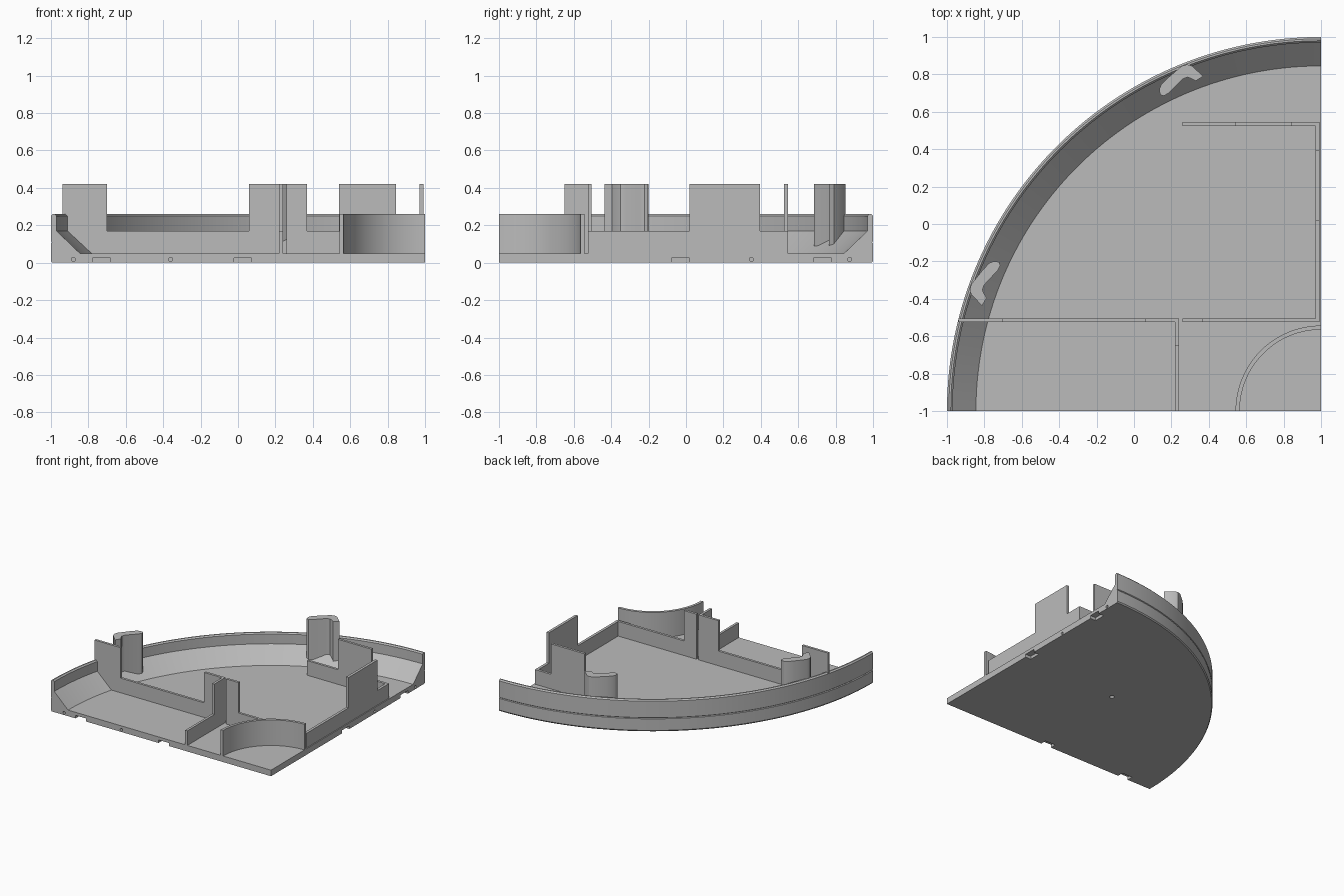
import bpy, bmesh
from math import sin, cos, pi
from mathutils import Matrix, Vector

if "Cube" in bpy.data.objects:
    bpy.data.objects.remove(bpy.data.objects["Cube"])

grey = bpy.data.materials.new("light_grey")
grey.use_nodes = True
colour = (0.5, 0.5, 0.5, 1)
grey.diffuse_color = colour
grey.node_tree.nodes["Principled BSDF"].inputs["Base Color"].default_value = colour

CORNER = Vector((1, -1, 0))  # centre of the quarter circle
FLOOR, LOW, TALL, RIM = 0.05, 0.17, 0.42, 0.26


def finish(name, bm, smooth=False):
    bmesh.ops.recalc_face_normals(bm, faces=bm.faces)
    mesh = bpy.data.meshes.new(name)
    bm.to_mesh(mesh)
    bm.free()
    mesh.materials.append(grey)
    obj = bpy.data.objects.new(name, mesh)
    bpy.context.collection.objects.link(obj)
    if smooth:
        bpy.ops.object.select_all(action="DESELECT")
        obj.select_set(True)
        bpy.context.view_layer.objects.active = obj
        bpy.ops.object.shade_smooth_by_angle(angle=0.5)
    return obj


def quarter_sweep(profile, steps):
    """Sweep an (r, z) outline through the quarter circle, with closed ends."""
    bm = bmesh.new()
    rings = []
    for i in range(steps + 1):
        a = pi / 2 * (1 + i / steps)
        rings.append([bm.verts.new(CORNER + Vector((r * cos(a), r * sin(a), z)))
                      for r, z in profile])
    n = len(profile)
    for p, q in zip(rings, rings[1:]):
        for j in range(n):
            k = (j + 1) % n
            bm.faces.new((p[j], p[k], q[k], q[j]))
    bm.faces.new(rings[0])
    bm.faces.new(rings[-1])
    bmesh.ops.remove_doubles(bm, verts=bm.verts, dist=1e-5)
    bmesh.ops.dissolve_limit(bm, angle_limit=0.002, verts=bm.verts, edges=bm.edges)
    return bm


def prism(bm, points, depth):
    """Extrude a flat outline of 3D points along a vector."""
    face = bm.faces.new([bm.verts.new(p) for p in points])
    out = bmesh.ops.extrude_face_region(bm, geom=[face], use_keep_orig=True)
    verts = [v for v in out["geom"] if isinstance(v, bmesh.types.BMVert)]
    bmesh.ops.translate(bm, verts=verts, vec=depth)


def wall(name, axis, offset, start, end, tall_start, tall_end, thick=0.02):
    """Low partition along x or y with one raised tab."""
    outline = [(start, 0.04), (end, 0.04), (end, LOW), (tall_end, LOW),
               (tall_end, TALL), (tall_start, TALL), (tall_start, LOW), (start, LOW)]
    clean = []
    for p in outline:
        if p not in clean:
            clean.append(p)
    if tall_start == start:
        clean.remove((start, LOW))
    if tall_end == end:
        clean.remove((end, LOW))
    bm = bmesh.new()
    if axis == "x":
        prism(bm, [(u, offset, z) for u, z in clean], (0, thick, 0))
    else:
        prism(bm, [(offset, u, z) for u, z in clean], (thick, 0, 0))
    finish(name, bm)


# Floor tray with sloped foot, upright rim and a fine outside groove
tray_bm = quarter_sweep([(0, 0), (1.993, 0), (2, 0.01), (2, 0.105), (1.994, 0.11),
                         (2, 0.115), (2, 0.25), (1.99, RIM), (1.98, RIM), (1.97, 0.25),
                         (1.97, LOW), (1.845, FLOOR), (0, FLOOR)], 72)
tray = finish("tray", tray_bm)

# Cutters: edge notches, small edge holes and a blind hole underneath
cut = bmesh.new()
for along, edge in ((-0.73, "front"), (0.025, "front"), (-0.03, "side"), (0.73, "side")):
    spot, size = (((along, -1, 0), (0.095, 0.1, 0.05)) if edge == "front"
                  else ((1, along, 0), (0.1, 0.095, 0.05)))
    bmesh.ops.create_cube(cut, size=1, matrix=Matrix.Translation(spot) @ Matrix.Diagonal((*size, 1)))


def drill(spot, turn, axis, radius, depth):
    bmesh.ops.create_cone(cut, cap_ends=True, segments=16, radius1=radius, radius2=radius,
                          depth=depth, matrix=Matrix.Translation(spot) @ Matrix.Rotation(turn, 4, axis))


for x in (-0.88, -0.36):
    drill((x, -1, 0.018), pi / 2, "X", 0.011, 0.06)
for y in (0.35, 0.875):
    drill((1, y, 0.018), pi / 2, "Y", 0.011, 0.06)
drill((0.116, -0.12, 0), 0, "Z", 0.018, 0.05)
cutter = finish("notch_cutter", cut)
cutter.hide_render = True
mod = tray.modifiers.new("notches", "BOOLEAN")
mod.operation, mod.solver, mod.object = "DIFFERENCE", "EXACT", cutter
bpy.ops.object.select_all(action="DESELECT")
tray.select_set(True)
bpy.context.view_layer.objects.active = tray
bpy.ops.object.modifier_apply(modifier=mod.name)
bpy.data.objects.remove(cutter)
bpy.ops.object.shade_smooth_by_angle(angle=0.35)

# Curved wall around the square corner
finish("corner_wall", quarter_sweep([(0.435, 0.04), (0.457, 0.04), (0.457, RIM), (0.435, RIM)], 32), True)

# Straight partitions with raised tabs
wall("front_partition_rim_tab", "x", -0.525, -0.937, -0.3, -0.937, -0.70)
wall("front_partition_inner_tab", "x", -0.525, -0.3, 0.24, 0.06, 0.24)
wall("front_divider", "y", 0.22, -1, -0.525, -0.65, -0.525)
wall("corner_partition", "x", -0.525, 0.26, 0.99, 0.26, 0.37)
wall("side_partition", "y", 0.97, -0.525, 0.545, 0.02, 0.395, 0.022)
wall("back_partition", "x", 0.525, 0.26, 0.97, 0.54, 0.845)

# Hooked posts on the rim, the second mirrored across the diagonal
hook = [(0.14, 0.69), (0.16, 0.685), (0.185, 0.70), (0.26, 0.775), (0.285, 0.785), (0.30, 0.78),
        (0.33, 0.765), (0.37, 0.79), (0.31, 0.845), (0.285, 0.853), (0.255, 0.845),
        (0.18, 0.78), (0.145, 0.745), (0.135, 0.72)]
turn = Matrix.Rotation(0.037, 3, "Z")
for name, mirrored in (("back_hook", False), ("side_hook", True)):
    points = [Vector((x, y, 0.09)) for x, y in hook]
    if mirrored:
        points = [CORNER + turn @ (Vector((-p.y, -p.x, p.z)) - CORNER) for p in points]
    bm = bmesh.new()
    prism(bm, points, (0, 0, TALL - 0.09))
    finish(name, bm, True)
